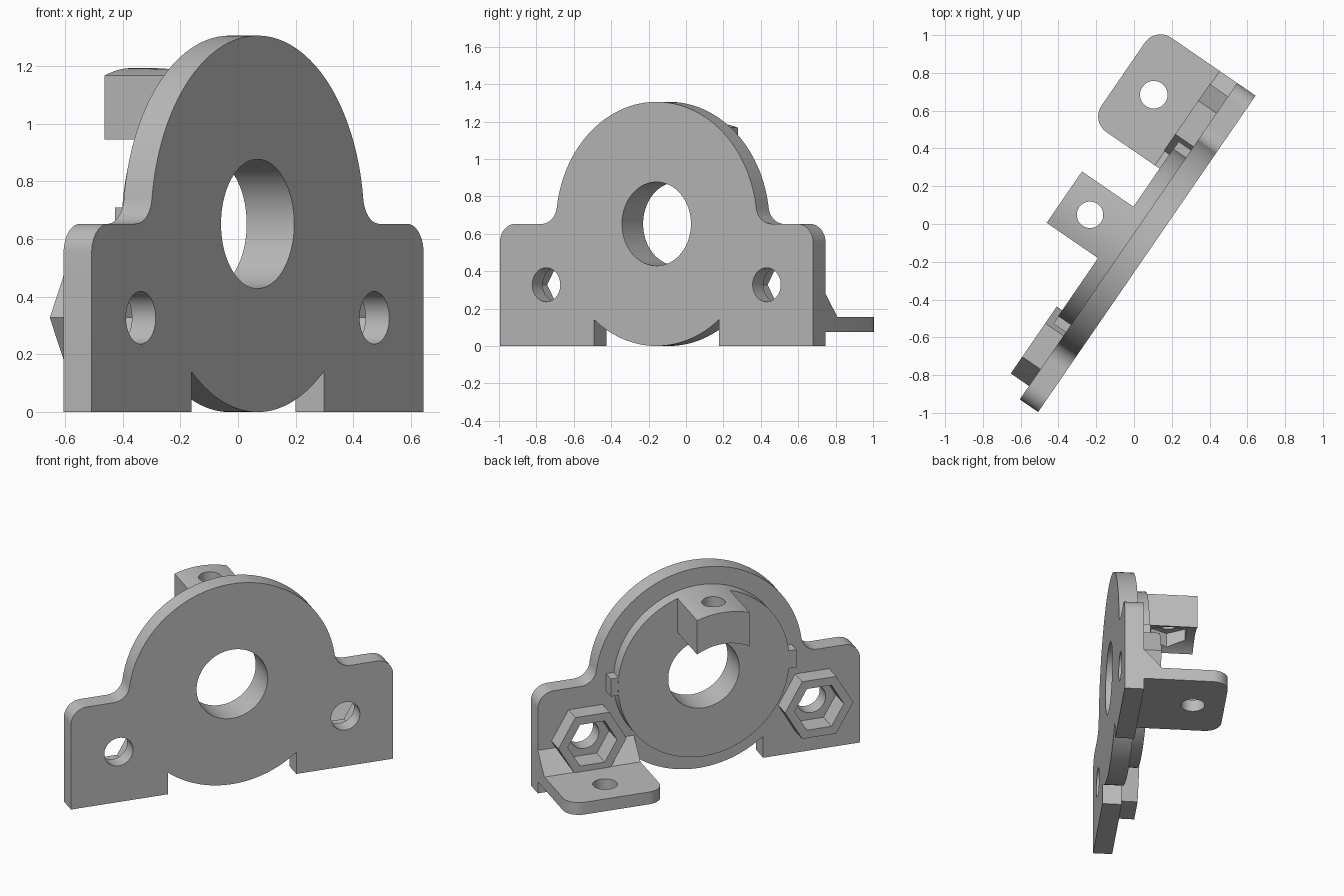
import bpy, bmesh, math
from mathutils import Matrix, Vector

if "Cube" in bpy.data.objects:
    bpy.data.objects.remove(bpy.data.objects["Cube"])

grey = bpy.data.materials.new("plain_grey")
grey.use_nodes = True
COL = (0.5, 0.5, 0.5, 1)
grey.diffuse_color = COL
grey.node_tree.nodes["Principled BSDF"].inputs["Base Color"].default_value = COL

# Local frame: x along the plate, y towards its back, z up
PLACE = Matrix.Translation((0.068, -0.158, 0)) @ Matrix.Rotation(math.radians(55.5), 4, 'Z')
HALF, R, MID = 1.016, 0.6525, 0.6525
THICK, DISC_R, DISC_Y = 0.118, 0.54, 0.2
BOLT_X, BOLT_Z, BOSS_Y = 0.715, 0.327, 0.235

AXES = {
    'x': lambda a, b, t: (t, a, b),
    'y': lambda a, b, t: (a, t, b),
    'z': lambda a, b, t: (a, b, t),
}


def prism(name, profile, axis, t0, t1):
    """Extrude a closed 2D profile along a local axis."""
    bm = bmesh.new()
    place = AXES[axis]
    face = bm.faces.new([bm.verts.new(place(a, b, t0)) for a, b in profile])
    out = bmesh.ops.extrude_face_region(bm, geom=[face])
    verts = [g for g in out["geom"] if isinstance(g, bmesh.types.BMVert)]
    bmesh.ops.translate(bm, verts=verts, vec=Vector(place(0, 0, t1 - t0)))
    bmesh.ops.recalc_face_normals(bm, faces=bm.faces)
    mesh = bpy.data.meshes.new(name)
    bm.to_mesh(mesh)
    bm.free()
    mesh.materials.append(grey)
    ob = bpy.data.objects.new(name, mesh)
    bpy.context.collection.objects.link(ob)
    ob.matrix_world = PLACE
    return ob


def arc(cx, cy, r, start, end, n=10):
    angles = [math.radians(start + (end - start) * i / n) for i in range(n + 1)]
    return [(cx + r * math.cos(a), cy + r * math.sin(a)) for a in angles]


def circle(cx, cy, r, n=96):
    return arc(cx, cy, r, 0, 360, n)[:-1]


def cut(ob, cutters):
    bpy.context.view_layer.objects.active = ob
    for c in cutters:
        mod = ob.modifiers.new("cut", 'BOOLEAN')
        mod.operation, mod.solver, mod.object = 'DIFFERENCE', 'EXACT', c
        bpy.ops.object.modifier_apply(modifier=mod.name)


# Right half of the plate outline, bottom centre to top centre, then mirrored
NOTCH, FIL = 0.405, 0.1
low = -math.degrees(math.acos(NOTCH / R))
fx = math.sqrt((R + FIL) ** 2 - FIL ** 2)
tip = math.degrees(math.atan2(FIL, fx))
half = arc(0, MID, R, -90, low, 24)
half += [(NOTCH, 0), (HALF, 0)]
half += arc(HALF - FIL, MID - FIL, FIL, 0, 90)
half += arc(fx, MID + FIL, FIL, 270, 180 + tip)
half += arc(0, MID, R, tip, 90, 48)[1:]
outline = half + [(-x, z) for x, z in reversed(half[1:-1])]
plate = prism("mounting_plate", outline, 'y', 0, THICK)

# Raised disc with two small side tabs
disc = prism("raised_disc", circle(0, MID, DISC_R), 'y', THICK - 0.01, DISC_Y)
parts = [plate, disc]
for side, s in (("left", 1), ("right", -1)):
    tab = [(s * x, z) for x, z in ((0.5, 0.595), (0.585, 0.595), (0.585, 0.71), (0.5, 0.71))]
    parts.append(prism(side + "_tab", tab, 'y', THICK - 0.01, DISC_Y - 0.002))

# Arched block on the disc
BW = 0.165
top, bottom = (math.degrees(math.acos(BW / r)) for r in (DISC_R, 0.336))
arch = arc(0, MID, DISC_R, top, 180 - top, 16) + arc(0, MID, 0.336, 180 - bottom, bottom, 16)
block = prism("arched_block", arch, 'y', DISC_Y - 0.02, 0.53)
parts.append(block)

# Hexagonal nut bosses
bosses = []
for side, s in (("left", 1), ("right", -1)):
    bosses.append(prism(side + "_nut_boss", circle(s * BOLT_X, BOLT_Z, 0.215, 6), 'y', THICK - 0.01, BOSS_Y))
parts += bosses

# Foot tab and the sloped rib that joins it to the plate
FOOT_X, FOOT_Y, FZ0, FZ1 = 0.41, 0.642, 0.075, 0.155
foot_shape = [(FOOT_X, 0.2), (HALF, 0.2)]
foot_shape += arc(HALF - FIL, FOOT_Y - FIL, FIL, 0, 90) + arc(FOOT_X + FIL, FOOT_Y - FIL, FIL, 90, 180)
foot = prism("foot_tab", foot_shape, 'z', FZ0, FZ1)
rib_shape = [(THICK - 0.002, FZ0), (0.23, FZ0), (0.23, FZ1), (THICK, 0.28), (THICK - 0.002, 0.28)]
rib = prism("sloped_rib", rib_shape, 'x', FOOT_X, HALF)
parts += [foot, rib]

# Cutters
bore = prism("bore_cutter", circle(0, MID, 0.224), 'y', -0.1, 0.4)
bolts, pockets = [], []
for s in (1, -1):
    bolts.append(prism("bolt_cutter", circle(s * BOLT_X, BOLT_Z, 0.091, 48), 'y', -0.1, 0.4))
    pockets.append(prism("pocket_cutter", circle(s * BOLT_X, BOLT_Z, 0.155, 6), 'y', 0.1, 0.4))
block_hole = prism("block_hole_cutter", circle(0, 0.365, 0.07, 48), 'z', 0.8, 1.4)
block_nut = prism("block_nut_cutter", circle(0, 0.365, 0.125, 6), 'z', 0.8, 1.06)
foot_hole = prism("foot_hole_cutter", circle(BOLT_X, 0.447, 0.073, 48), 'z', 0, 0.3)

cut(plate, [bore] + bolts + pockets)
cut(disc, [bore])
for boss, bolt, pocket in zip(bosses, bolts, pockets):
    cut(boss, [bolt, pocket])
cut(rib, [pockets[0]])
cut(block, [block_nut, block_hole])
cut(foot, [foot_hole])
for c in [bore, block_hole, block_nut, foot_hole] + bolts + pockets:
    bpy.data.objects.remove(c)

# Smooth round walls, keep edges crisp
bpy.ops.object.select_all(action='DESELECT')
for ob in parts:
    ob.select_set(True)
bpy.context.view_layer.objects.active = plate
bpy.ops.object.shade_smooth_by_angle(angle=math.radians(30))
